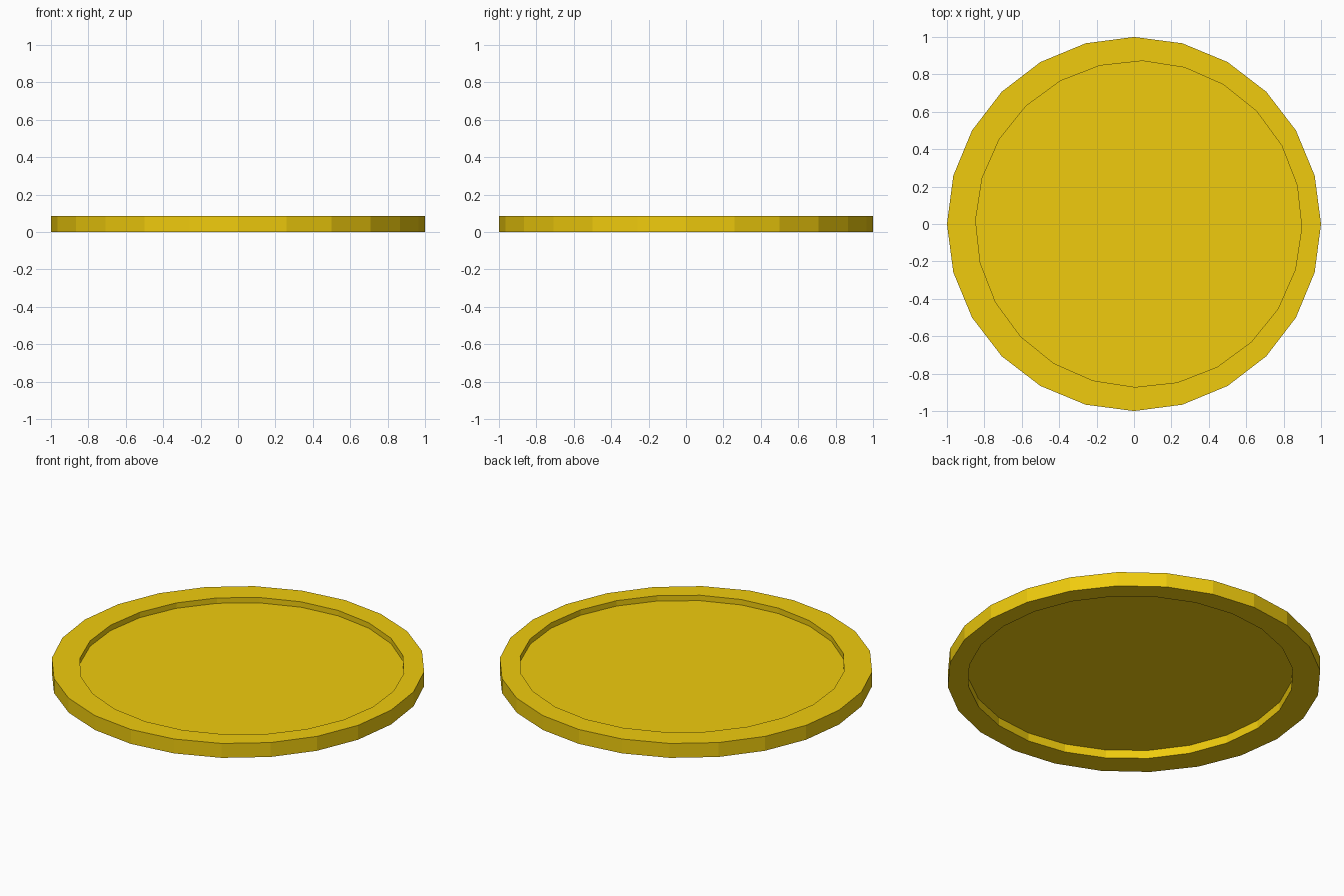
import bpy, bmesh, math

if "Cube" in bpy.data.objects:
    bpy.data.objects.remove(bpy.data.objects["Cube"])

SIDES, HEIGHT = 24, 0.085
INNER_R, INNER_X, INNER_TURN = 0.872, 0.025, math.radians(-1.3)

gold = bpy.data.materials.new("gold")
gold.diffuse_color = (0.87, 0.60, 0.004, 1)
gold.use_nodes = True
gold.node_tree.nodes["Principled BSDF"].inputs["Base Color"].default_value = gold.diffuse_color


def loop(bm, radius, z, cx=0.0, turn=0.0):
    step = 2 * math.pi / SIDES
    return [bm.verts.new((cx + radius * math.cos(i * step + turn),
                          radius * math.sin(i * step + turn), z))
            for i in range(SIDES)]


def bridge(bm, a, b):
    for i in range(SIDES):
        j = (i + 1) % SIDES
        bm.faces.new((a[i], a[j], b[j], b[i]))


def finish(name, bm):
    bmesh.ops.recalc_face_normals(bm, faces=bm.faces)
    mesh = bpy.data.meshes.new(name)
    bm.to_mesh(mesh)
    bm.free()
    mesh.materials.append(gold)
    bpy.context.collection.objects.link(bpy.data.objects.new(name, mesh))


# Raised rim: a closed ring with a slightly off-centre hole
bm = bmesh.new()
rings = [loop(bm, 1, 0), loop(bm, 1, HEIGHT),
         loop(bm, INNER_R, HEIGHT, INNER_X, INNER_TURN),
         loop(bm, INNER_R, 0, INNER_X, INNER_TURN)]
for k in range(4):
    bridge(bm, rings[k], rings[(k + 1) % 4])
finish("coin_rim", bm)

# Thin recessed face filling the hole
bm = bmesh.new()
low = loop(bm, INNER_R, 0.049, INNER_X, INNER_TURN)
high = loop(bm, INNER_R, 0.053, INNER_X, INNER_TURN)
bridge(bm, low, high)
bm.faces.new(low[::-1])
bm.faces.new(high)
finish("coin_face", bm)
